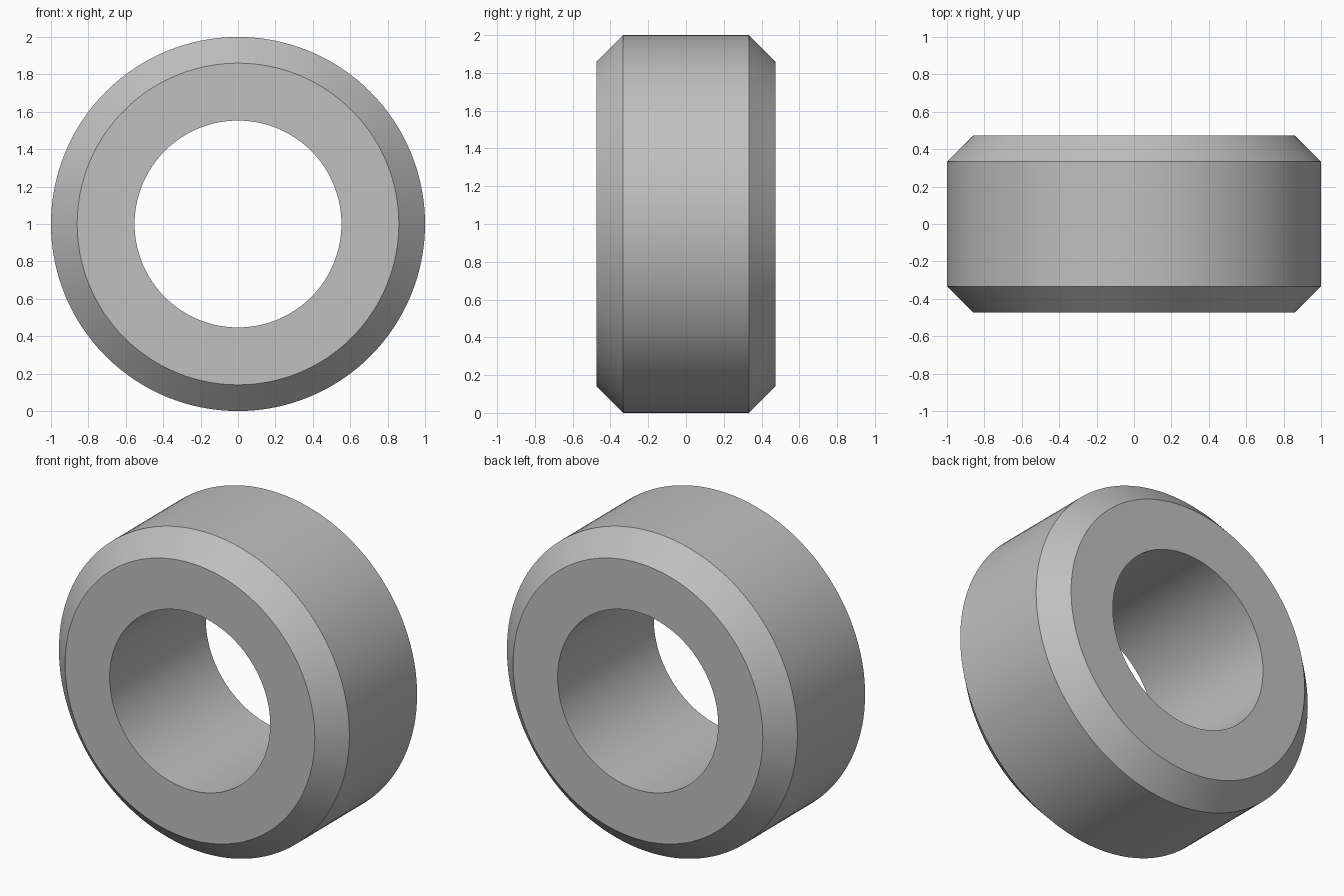
import bpy, bmesh
from math import pi, radians
from mathutils import Matrix

cube = bpy.data.objects.get("Cube")
if cube:
    bpy.data.objects.remove(cube, do_unlink=True)

OUTER, BORE, HALF, CHAMFER = 1.0, 0.553, 0.473, 0.14
SEGMENTS = 128

# Plain grey material
grey = bpy.data.materials.new("plain_grey")
grey.use_nodes = True
colour = (0.527, 0.527, 0.527, 1)
grey.diffuse_color = colour
grey.node_tree.nodes["Principled BSDF"].inputs["Base Color"].default_value = colour

# Closed cross-section (radius, depth), spun around the y axis
profile = [(BORE, -HALF), (OUTER - CHAMFER, -HALF), (OUTER, CHAMFER - HALF),
           (OUTER, HALF - CHAMFER), (OUTER - CHAMFER, HALF), (BORE, HALF)]
bm = bmesh.new()
verts = [bm.verts.new((r, y, 0)) for r, y in profile]
edges = [bm.edges.new((v, verts[i - 1])) for i, v in enumerate(verts)]
bmesh.ops.spin(bm, geom=verts + edges, cent=(0, 0, 0), axis=(0, 1, 0),
               angle=2 * pi, steps=SEGMENTS, use_merge=True)
bmesh.ops.remove_doubles(bm, verts=bm.verts, dist=0.0001)
bmesh.ops.recalc_face_normals(bm, faces=bm.faces)
bmesh.ops.transform(bm, matrix=Matrix.Translation((0, 0, OUTER)), verts=bm.verts)

# Chamfered ring with a straight bore
mesh = bpy.data.meshes.new("chamfered_ring")
bm.to_mesh(mesh)
bm.free()
mesh.materials.append(grey)
ring = bpy.data.objects.new("chamfered_ring", mesh)
bpy.context.collection.objects.link(ring)

# Smooth around the ring, sharp at the chamfer edges
bpy.ops.object.select_all(action="DESELECT")
ring.select_set(True)
bpy.context.view_layer.objects.active = ring
bpy.ops.object.shade_smooth_by_angle(angle=radians(30))
